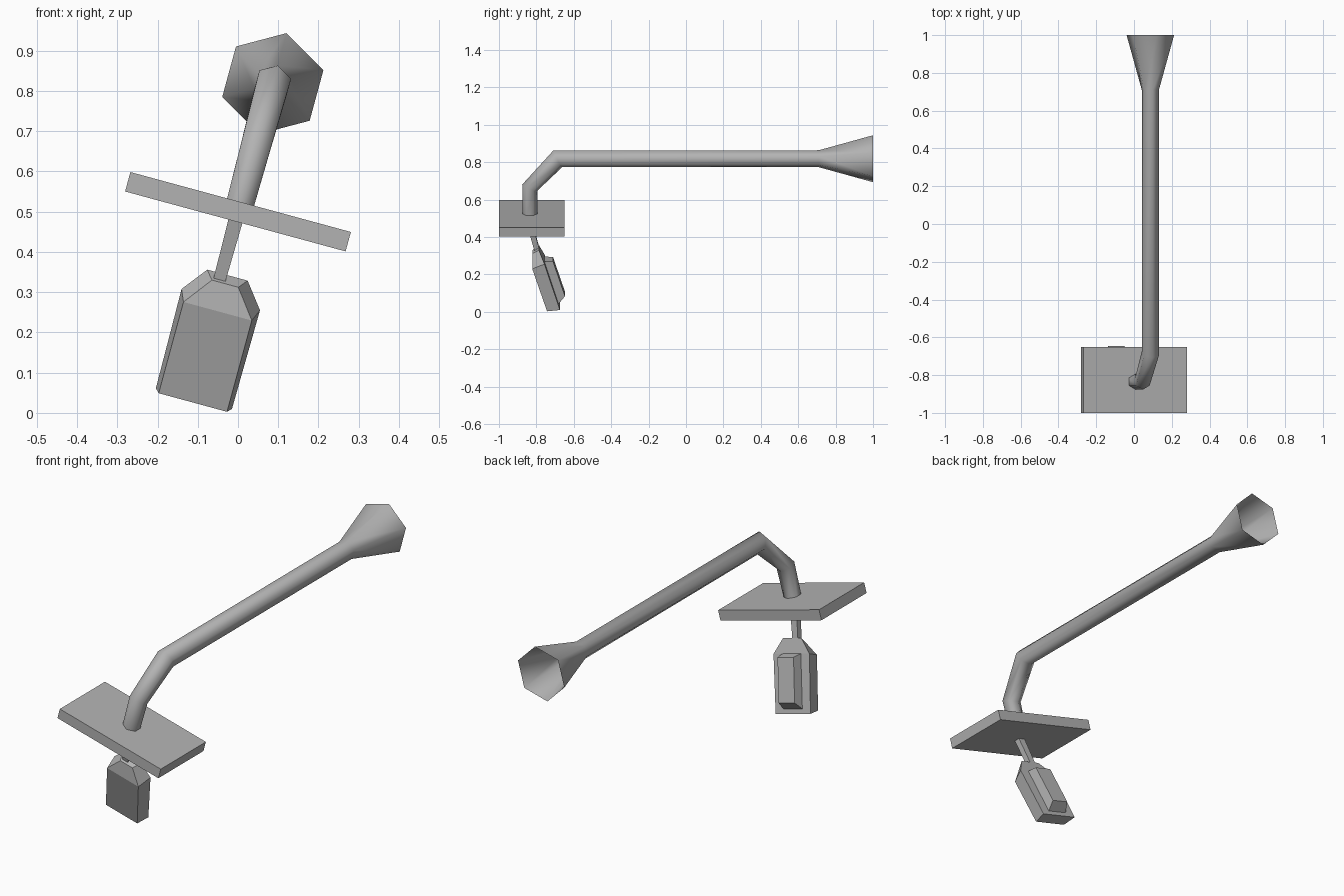
import bpy, bmesh, math
from mathutils import Matrix, Vector

cube = bpy.data.objects.get("Cube")
if cube:
    bpy.data.objects.remove(cube, do_unlink=True)

GREY = (0.45, 0.45, 0.45, 1)
grey = bpy.data.materials.new("plain grey")
grey.use_nodes = True
grey.diffuse_color = GREY
grey.node_tree.nodes["Principled BSDF"].inputs["Base Color"].default_value = GREY

# The whole model leans sideways about the middle of the board
LEAN = Matrix.Translation((0, 0, 0.5)) @ Matrix.Rotation(math.radians(15.2), 4, 'Y')


def loft(name, rings, caps=True, smooth=False):
    """Skin a list of equal-length point rings."""
    bm = bmesh.new()
    loops = [[bm.verts.new(LEAN @ Vector(p)) for p in ring] for ring in rings]
    n = len(loops[0])
    for a, b in zip(loops, loops[1:]):
        for i in range(n):
            j = (i + 1) % n
            bm.faces.new((a[i], a[j], b[j], b[i]))
    if caps:
        bm.faces.new(loops[0])
        bm.faces.new(loops[-1])
    bmesh.ops.recalc_face_normals(bm, faces=bm.faces)
    mesh = bpy.data.meshes.new(name)
    bm.to_mesh(mesh)
    bm.free()
    mesh.materials.append(grey)
    for f in mesh.polygons:
        f.use_smooth = smooth
    obj = bpy.data.objects.new(name, mesh)
    bpy.context.collection.objects.link(obj)
    return obj


def quad(cx, front, back):
    """Four-sided ring from front and back (half width, y, height) edges."""
    (fw, fy, fz), (bw, by, bz) = front, back
    return [(cx - fw, fy, fz), (cx + fw, fy, fz), (cx + bw, by, bz), (cx - bw, by, bz)]


def hexagon(y, z, width, depth, tilt):
    """Six-sided ring, turned about x to follow a bend."""
    t = math.radians(tilt)
    ring = []
    for i in range(6):
        a = math.radians(90 + 60 * i)
        d = depth * math.sin(a)
        ring.append((width * math.cos(a), y - d * math.sin(t), z + d * math.cos(t)))
    return ring


# Flat board
loft("board", [quad(0, (0.284, -1, z), (0.284, -0.65, z)) for z in (-0.025, 0.025)])

# Bent pipe that flares into an open horn
loft("pipe_and_horn", [
    hexagon(1, 0.33, 0.13, 0.13, 0),
    hexagon(0.71, 0.33, 0.047, 0.047, 0),
    hexagon(-0.685, 0.33, 0.047, 0.052, 27),
    hexagon(-0.835, 0.17, 0.043, 0.044, 67),
    hexagon(-0.835, 0.015, 0.04, 0.04, 90),
], caps=False, smooth=True)

# Thin stem under the board
loft("stem", [
    quad(0, (0.018, -0.853, -0.02), (0.018, -0.823, -0.02)),
    quad(0, (0.015, -0.807, -0.19), (0.015, -0.778, -0.19)),
])

# Hanging body with narrowed shoulders
MID = 0.016
loft("hanging_body", [
    quad(MID, (0.088, -0.743, -0.487), (0.098, -0.674, -0.477)),
    quad(MID, (0.088, -0.822, -0.252), (0.101, -0.757, -0.222)),
    quad(MID, (0.034, -0.82, -0.181), (0.052, -0.786, -0.159)),
])

# Raised block on the back of the body
loft("back_block", [
    quad(MID, (0.054, -0.685, -0.46), (0.045, -0.647, -0.415)),
    quad(MID, (0.054, -0.765, -0.222), (0.045, -0.711, -0.222)),
])
